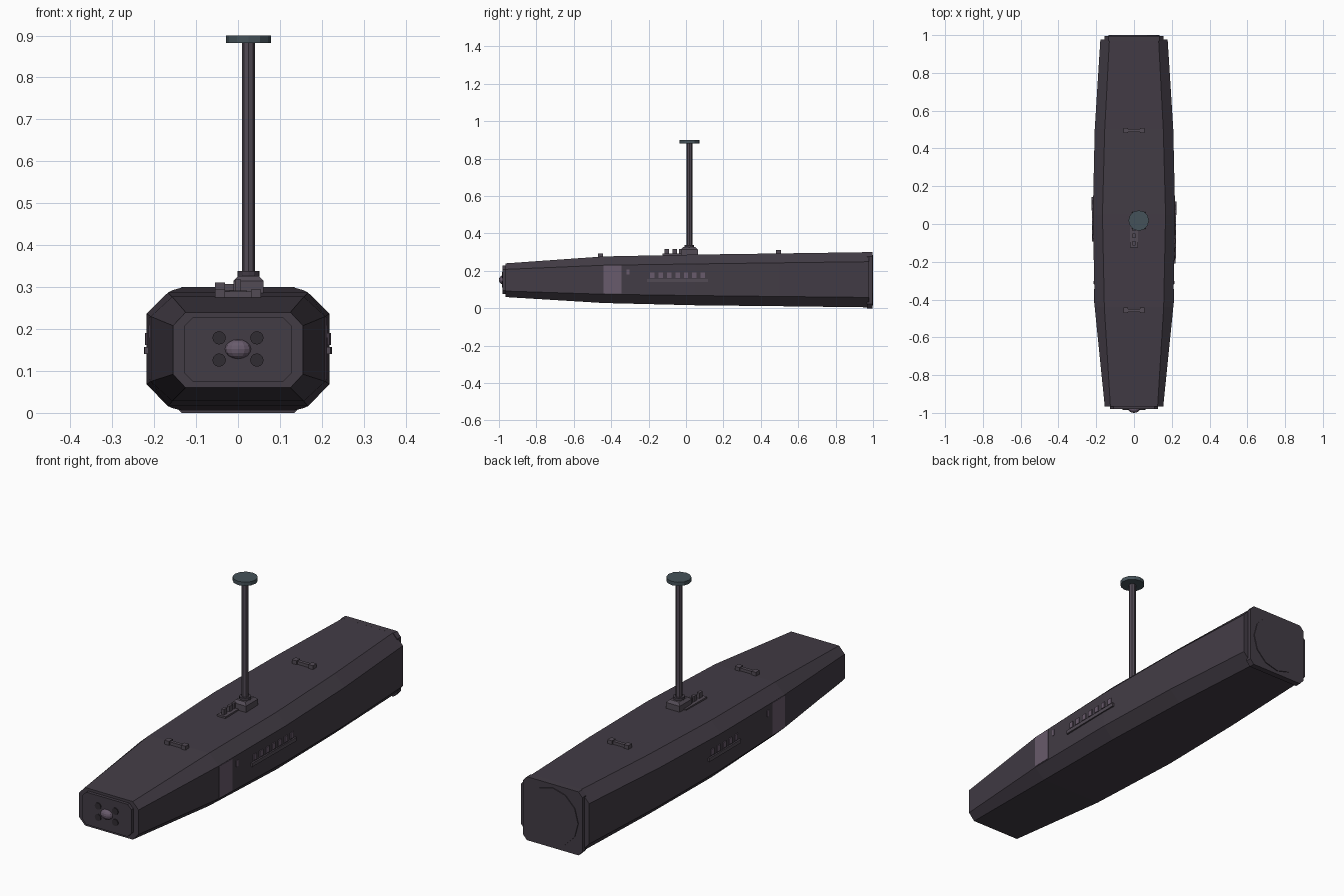
import bpy, bmesh, math
from mathutils import Matrix

if "Cube" in bpy.data.objects:
    bpy.data.objects.remove(bpy.data.objects["Cube"])

def mat(name, c):
    m = bpy.data.materials.new(name)
    m.diffuse_color = (*c, 1)
    m.use_nodes = True
    m.node_tree.nodes["Principled BSDF"].inputs["Base Color"].default_value = m.diffuse_color
    return m

HULL = mat("dark_hull", (0.055, 0.045, 0.06))
LIGHT = mat("mauve", (0.14, 0.105, 0.15))
MID = mat("dull_mauve", (0.085, 0.07, 0.09))
DISC = mat("slate", (0.06, 0.085, 0.10))
DARK = mat("dark_port", (0.03, 0.025, 0.032))

def finish(name, bm, m):
    bmesh.ops.recalc_face_normals(bm, faces=bm.faces)
    me = bpy.data.meshes.new(name)
    bm.to_mesh(me)
    bm.free()
    me.materials.append(m)
    ob = bpy.data.objects.new(name, me)
    bpy.context.collection.objects.link(ob)
    return ob

def loft(name, rings, m):
    bm = bmesh.new()
    vs = [[bm.verts.new(p) for p in r] for r in rings]
    n = len(vs[0])
    for a, b in zip(vs, vs[1:]):
        for i in range(n):
            bm.faces.new((a[i], a[(i + 1) % n], b[(i + 1) % n], b[i]))
    bm.faces.new(vs[0])
    bm.faces.new(vs[-1])
    return finish(name, bm, m)

def octagon(y, w, wt, z0, zl, zu, z1):
    return [(x, y, z) for x, z in ((wt, z0), (w, zl), (w, zu), (wt, z1),
                                   (-wt, z1), (-w, zu), (-w, zl), (-wt, z0))]

def box(name, x, y, z, m, bevel=0):
    bm = bmesh.new()
    bmesh.ops.create_cube(bm, size=1)
    for v in bm.verts:
        for i, (a, b) in enumerate((x, y, z)):
            v.co[i] = (a + b) / 2 + v.co[i] * (b - a)
    if bevel:
        bmesh.ops.bevel(bm, geom=[e for e in bm.edges if all(v.co.z > z[1] - 1e-5 for v in e.verts)],
                        offset=bevel, segments=1, affect='EDGES')
    return finish(name, bm, m)

def cyl(name, loc, r, h, n, m, along_y=False):
    bm = bmesh.new()
    rot = Matrix.Rotation(math.pi / 2, 4, 'X') if along_y else Matrix()
    bmesh.ops.create_cone(bm, cap_ends=True, segments=n, radius1=r, radius2=r, depth=h,
                          matrix=Matrix.Translation(loc) @ rot)
    return finish(name, bm, m)

# Hull sections: y, half width, half top width, bottom, lower chamfer, upper chamfer, top
SECTIONS = [(-0.965, 0.155, 0.125, 0.06, 0.092, 0.208, 0.24),
            (-0.44, 0.208, 0.157, 0.028, 0.075, 0.23, 0.277),
            (0.05, 0.218, 0.167, 0.016, 0.068, 0.237, 0.287),
            (0.5, 0.208, 0.155, 0.011, 0.063, 0.243, 0.293),
            (0.978, 0.178, 0.13, 0.005, 0.058, 0.249, 0.30)]

def section(y):
    for a, b in zip(SECTIONS, SECTIONS[1:]):
        if y <= b[0]:
            t = (y - a[0]) / (b[0] - a[0])
            return [p + (q - p) * t for p, q in zip(a, b)]

loft("hull", [octagon(*s) for s in SECTIONS], HULL)

# Nose plate with lens and four ports
loft("nose_plate", [octagon(y, 0.128, 0.108, 0.075, 0.095, 0.208, 0.228)
                    for y in (-0.98, -0.96)], HULL)
bm = bmesh.new()
bmesh.ops.create_uvsphere(bm, u_segments=12, v_segments=8, radius=1,
                          matrix=Matrix.Translation((0, -0.98, 0.152)) @ Matrix.Diagonal((0.031, 0.02, 0.023, 1)))
finish("nose_lens", bm, LIGHT)
for x in (-0.045, 0.045):
    for z in (0.126, 0.179):
        cyl("nose_port", (x, -0.98, z), 0.016, 0.008, 12, DARK, True)

# Rear end plate and round cover
loft("rear_plate", [octagon(y, 0.155, 0.135, 0.0, 0.022, 0.278, 0.30)
                    for y in (0.968, 0.996)], HULL)
cyl("rear_cover", (0, 0.99, 0.15), 0.135, 0.02, 12, HULL, True)

# Side panels, slits, windows and ledges
def side_patch(name, s, y0, y1, z0, z1, out, m):
    rings = []
    for y in (y0, y1):
        w = section(y)[1]
        rings.append([(s * x, y, z) for x, z in ((w - 0.01, z0), (w + out, z0),
                                                 (w + out, z1), (w - 0.01, z1))])
    loft(name, rings, m)

for s, start, count in ((1, -0.18, 7), (-1, -0.065, 5)):
    side_patch("side_panel", s, -0.44, -0.345, 0.078, 0.229, 0.002, LIGHT)
    side_patch("side_slit", s, -0.317, -0.303, 0.18, 0.208, 0.003, LIGHT)
    end = start + 0.045 * (count - 1)
    for i in range(count):
        y = start + 0.045 * i
        side_patch("side_window", s, y - 0.012, y + 0.012, 0.162, 0.19, 0.004, LIGHT)
    side_patch("window_ledge", s, start - 0.028, end + 0.028, 0.14, 0.157, 0.008, MID)

# Deck cleats
for y in (-0.457, 0.495):
    z = section(y)[6]
    box("cleat_bar", (-0.05, 0.05), (y - 0.008, y + 0.008), (z - 0.005, z + 0.014), MID)
    for s in (-1, 1):
        box("cleat_end", (s * 0.043 - 0.012, s * 0.043 + 0.012), (y - 0.014, y + 0.014),
            (z - 0.005, z + 0.018), MID)

# Deck strip with posts beside the mast
box("deck_strip", (-0.022, 0.022), (-0.125, 0.03), (0.275, 0.292), MID)
for y in (-0.103, -0.061, -0.025):
    box("deck_post", (-0.007, 0.007), (y - 0.012, y + 0.012), (0.285, 0.318), MID)

# Mast
MX, MY = 0.025, 0.018
box("mast_base", (MX - 0.036, MX + 0.036), (MY - 0.045, MY + 0.045), (0.275, 0.327), MID, 0.012)
cyl("mast_collar", (MX, MY, 0.331), 0.026, 0.014, 12, HULL)
cyl("mast_pole", (MX, MY, 0.605), 0.0155, 0.56, 8, MID)
cyl("mast_disc", (MX, MY, 0.891), 0.054, 0.018, 12, DISC)
